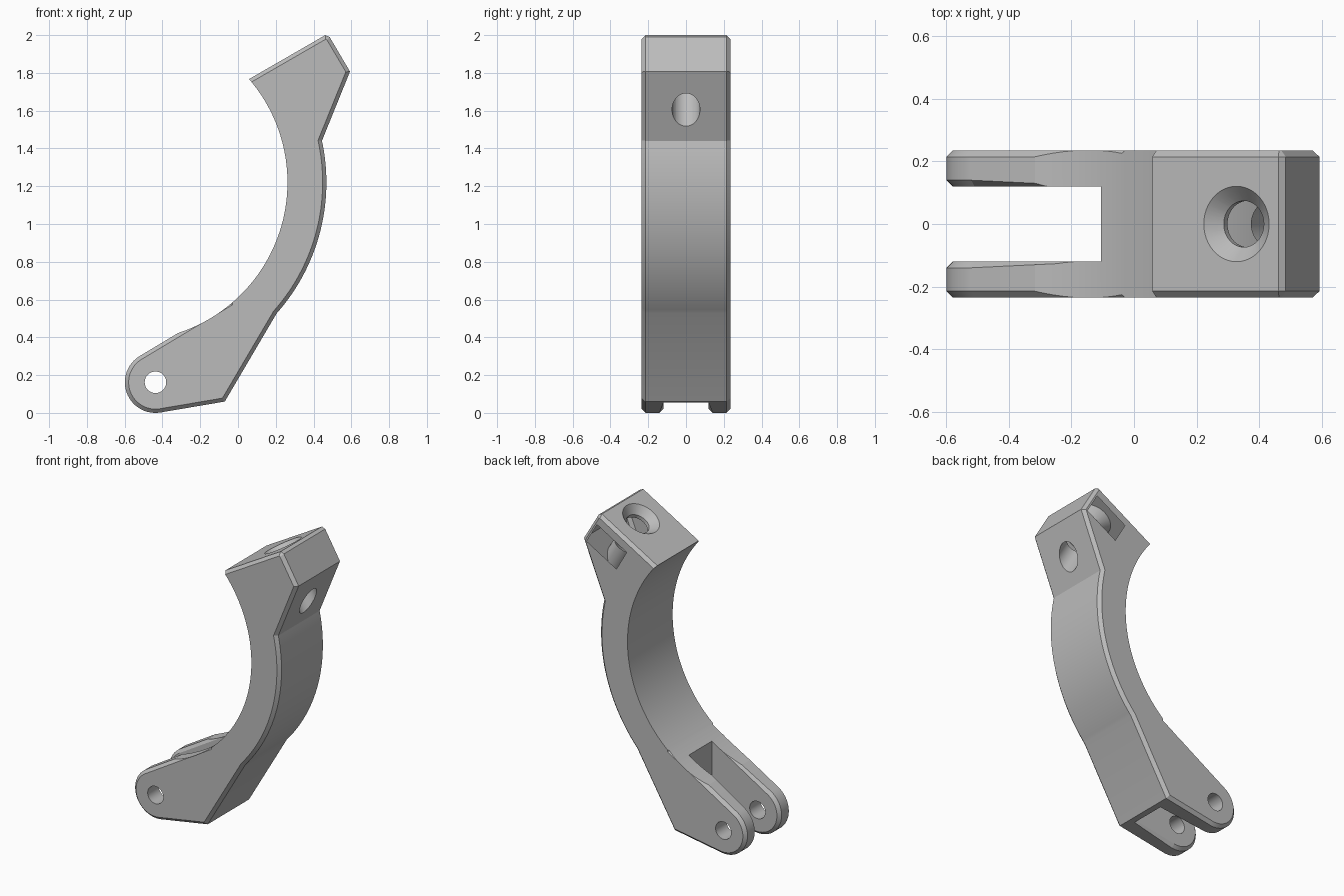
import bpy, bmesh, math
from mathutils import Matrix, Vector

if "Cube" in bpy.data.objects:
    bpy.data.objects.remove(bpy.data.objects["Cube"], do_unlink=True)

HALF, SLOT, WALL, CHAMFER = 0.235, 0.12, -0.105, 0.02
RING = (-0.576, 1.22)        # shared centre of the inner and outer curve
PIVOT = (-0.437, 0.162)      # clevis pin axis
SIDE = Matrix.Rotation(math.pi / 2, 4, 'X')   # maps profile (x, y) to (x, z)

grey = bpy.data.materials.new("plain grey")
grey.use_nodes = True
grey.diffuse_color = (0.5, 0.5, 0.5, 1)
grey.node_tree.nodes["Principled BSDF"].inputs["Base Color"].default_value = (0.5, 0.5, 0.5, 1)


def arc(centre, radius, start, end, steps):
    angles = [math.radians(start + (end - start) * i / steps) for i in range(steps + 1)]
    return [(centre[0] + radius * math.cos(a), centre[1] + radius * math.sin(a)) for a in angles]


def finish(name, bm):
    bmesh.ops.recalc_face_normals(bm, faces=bm.faces)
    mesh = bpy.data.meshes.new(name)
    bm.to_mesh(mesh)
    bm.free()
    mesh.materials.append(grey)
    obj = bpy.data.objects.new(name, mesh)
    bpy.context.collection.objects.link(obj)
    return obj


def prism(name, points, low, high, matrix):
    bm = bmesh.new()
    face = bm.faces.new([bm.verts.new((x, y, low)) for x, y in points])
    new = bmesh.ops.extrude_face_region(bm, geom=[face])["geom"]
    bmesh.ops.translate(bm, verts=[v for v in new if isinstance(v, bmesh.types.BMVert)],
                        vec=(0, 0, high - low))
    bmesh.ops.transform(bm, matrix=matrix, verts=bm.verts)
    return finish(name, bm)


def cone(name, r1, r2, low, high, matrix, sides=48):
    bm = bmesh.new()
    bmesh.ops.create_cone(bm, cap_ends=True, segments=sides, radius1=r1, radius2=r2,
                          depth=high - low,
                          matrix=matrix @ Matrix.Translation((0, 0, (low + high) / 2)))
    return finish(name, bm)


def cut(obj, cutter):
    cutter.hide_render = True
    mod = obj.modifiers.new("cut", 'BOOLEAN')
    mod.operation, mod.solver, mod.object = 'DIFFERENCE', 'EXACT', cutter
    bpy.context.view_layer.objects.active = obj
    bpy.ops.object.modifier_apply(modifier=mod.name)
    bpy.data.objects.remove(cutter, do_unlink=True)


# Arm outline; its inner side is left oversize for the ring bore
outline = [(-0.15, 1.647), (0.462, 2.0), (0.485, 1.99), (0.593, 1.807)]
outline += arc(RING, 1.044, 12.2, -41.6, 40)
outline += [(-0.07, 0.06)]
outline += arc(PIVOT, 0.162, 278.5, 121, 32)
outline += [(-0.05, 0.583)]
arm = prism("curved_arm", outline, -HALF, HALF, SIDE)

# Clevis slot
cut(arm, prism("slot_cutter", [(-1, -SLOT), (WALL, -SLOT), (WALL, SLOT), (-1, SLOT)],
               -0.5, 1.0, Matrix()))

# Chamfer the outline on the outer sides and on the slot sides
bm = bmesh.new()
bm.from_mesh(arm.data)


def is_rim(edge):
    a, b = (v.co for v in edge.verts)
    if abs(a.y - b.y) > 1e-4 or (abs(a.x - WALL) < 1e-3 and abs(b.x - WALL) < 1e-3):
        return False
    on_side = any(abs(abs(a.y) - d) < 1e-4 for d in (HALF, SLOT))
    return on_side and edge.calc_face_angle(0) > 0.5


bmesh.ops.bevel(bm, geom=[e for e in bm.edges if is_rim(e)], offset=CHAMFER,
                offset_type='OFFSET', segments=1, affect='EDGES', clamp_overlap=False)
bmesh.ops.recalc_face_normals(bm, faces=bm.faces)
bm.to_mesh(arm.data)
bm.free()

# Inner curve and pivot hole
cut(arm, cone("ring_bore", 0.838, 0.838, -0.5, 0.5,
              Matrix.Translation((RING[0], 0, RING[1])) @ SIDE, 160))
cut(arm, cone("pivot_hole", 0.057, 0.057, -0.5, 0.5,
              Matrix.Translation((PIVOT[0], 0, PIVOT[1])) @ SIDE))

# Countersunk bolt hole square to the sloping top, with a nut pocket from the back
tilt = Matrix.Translation((0.328, 0, 1.922)) @ Matrix.Rotation(math.radians(-30), 4, 'Y')
cut(arm, cone("bolt_hole", 0.074, 0.074, -0.6, 0.1, tilt))
cut(arm, cone("countersink", 0.074, 0.14, -0.046, 0.02, tilt))
pocket = [(-0.11, 0.4), (-0.11, -0.073), (0.015, -0.147), (0.14, -0.073), (0.14, 0.4)]
cut(arm, prism("nut_pocket", pocket, -0.22, -0.07, tilt))

# Smooth curves, keep chamfers and corners crisp
bpy.ops.object.select_all(action='DESELECT')
arm.select_set(True)
bpy.context.view_layer.objects.active = arm
bpy.ops.object.shade_smooth_by_angle(angle=math.radians(11))
